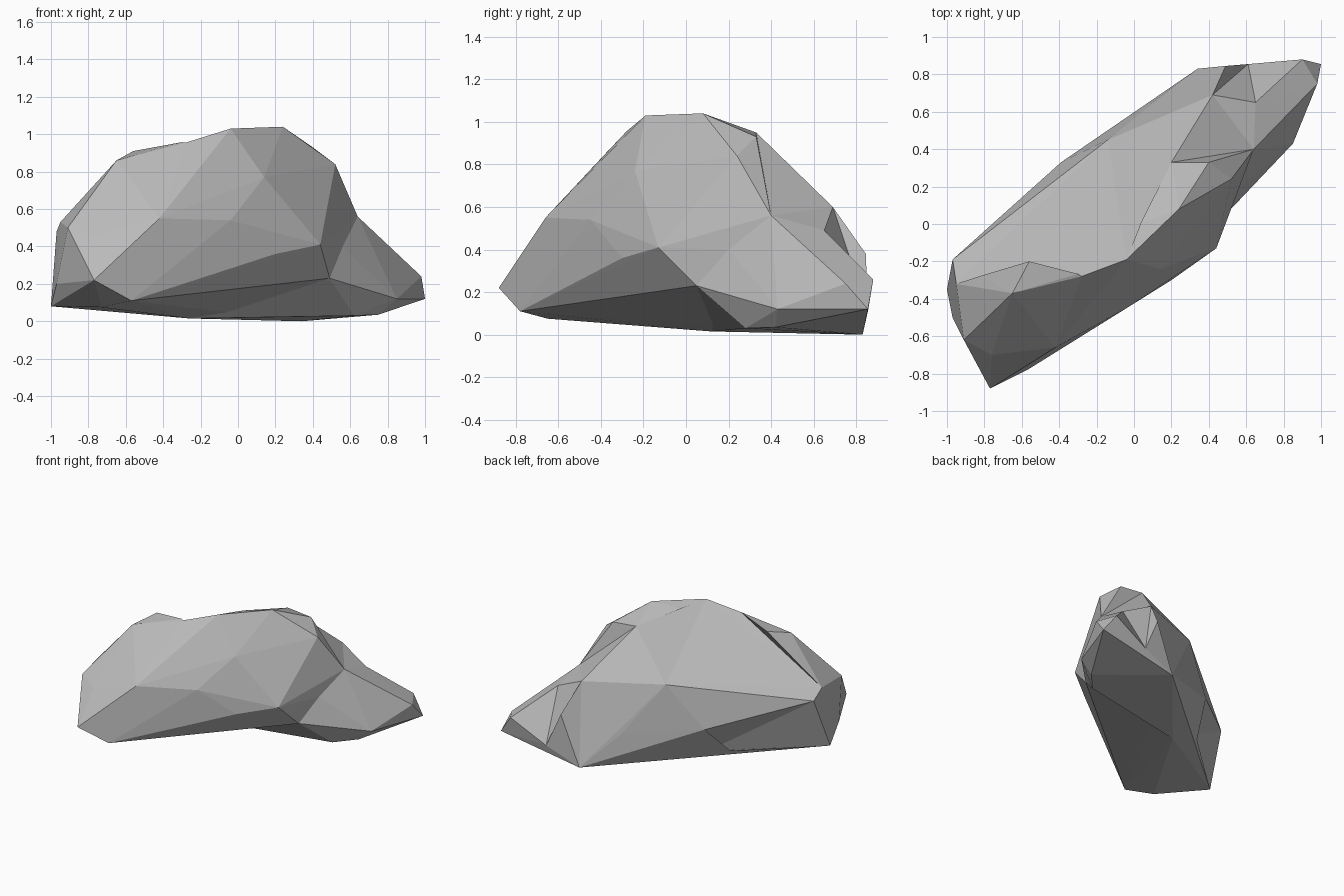
import bpy
import bmesh

default_cube = bpy.data.objects.get("Cube")
if default_cube:
    bpy.data.objects.remove(default_cube, do_unlink=True)

# Single stone colour
stone_grey = bpy.data.materials.new("stone_grey")
stone_grey.use_nodes = True
colour = (0.5, 0.5, 0.5, 1)
stone_grey.diffuse_color = colour
for node in stone_grey.node_tree.nodes:
    if node.type == "BSDF_PRINCIPLED":
        node.inputs["Base Color"].default_value = colour
        node.inputs["Roughness"].default_value = 0.9


def faceted_stone(name, corners):
    """Wrap the corner points in a faceted convex skin."""
    bm = bmesh.new()
    for corner in corners:
        bm.verts.new(corner)
    bmesh.ops.convex_hull(bm, input=bm.verts[:])
    loose = [vert for vert in bm.verts if not vert.link_faces]
    bmesh.ops.delete(bm, geom=loose, context="VERTS")
    bmesh.ops.recalc_face_normals(bm, faces=bm.faces[:])
    mesh = bpy.data.meshes.new(name)
    bm.to_mesh(mesh)
    bm.free()
    mesh.materials.append(stone_grey)
    stone = bpy.data.objects.new(name, mesh)
    bpy.context.collection.objects.link(stone)
    return stone


def combine(target, tool, operation):
    """Fuse the tool stone into the target, or carve it away."""
    modifier = target.modifiers.new(tool.name, "BOOLEAN")
    modifier.operation = operation
    modifier.solver = "EXACT"
    modifier.object = tool
    bpy.context.view_layer.objects.active = target
    bpy.ops.object.modifier_apply(modifier=modifier.name)
    bpy.data.objects.remove(tool, do_unlink=True)


# Corners shared by several pieces
peak_left = (-.04, -.19, 1.03)
saddle = (-.28, -.28, .955)
knob = (-.56, -.2, .91)
shoulder_back = (.2, .33, .95)
shoulder_front = (.4, .33, .93)
ridge_low = (.42, .69, .6)
ridge_mid = (-.14, .45, .63)
ridge_high = (-.59, -.05, .68)
neck = (.64, .4, .56)
rear_belly = (-.39, .33, .3)
end_top = (-.95, -.32, .53)
end_back = (-.97, -.19, .48)
end_foot = (-1, -.35, .08)
keel = (-.26, .12, .015)
low_crown = (.65, .65, .49)
low_back = (.49, .845, .38)
low_heel = (.61, .855, .11)
low_tip = (.9, .88, .26)

# Main mass: crest, flanks, blunt end and underside
crest = [
    (.24, .08, 1.04), peak_left, saddle, knob, (-.65, -.37, .86),
    shoulder_back, shoulder_front, (.52, .24, .84),
]
front_flank = [
    (.14, -.24, .77), (-.16, -.41, .74), (-.04, -.45, .54),
    (-.42, -.66, .55), (.44, -.13, .41), (.2, -.3, .36),
    (-.57, -.78, .11),
]
rear_flank = [ridge_mid, ridge_high, rear_belly, (.1, .65, .26)]
blunt_end = [
    (-.91, -.62, .5), (-.76, -.7, .46), end_top, end_back,
    (-.97, -.5, .2), (-.77, -.88, .22), end_foot, (-.73, -.65, .075),
]
seam = [
    ridge_low, neck, (.56, .2, .4), (.49, .05, .23),
    (.34, .83, 0), keel,
]
rock = faceted_stone(
    "rock", crest + front_flank + rear_flank + blunt_end + seam)

# Low tapering end, reaching back under the main mass
low_end = [
    low_crown, low_back, low_heel, low_tip, (.98, .75, .24),
    (1, .855, .12), (.85, .43, .12), (.76, .48, .3),
    (.62, .28, .03), (.75, .42, .035),
]
combine(rock, faceted_stone("low_end", seam + low_end), "UNION")

# Hollows: rim corners, the bottom, then points clear of the surface
hollows = {
    "crest_hollow": [
        knob, saddle, peak_left, shoulder_back, ridge_mid, ridge_high,
        end_back, end_top, (-.34, -.04, .79),
        (-.8, .1, 1), (-.3, .05, 1.2),
    ],
    "shoulder_hollow": [
        shoulder_front, shoulder_back, neck, ridge_low, (.52, .5, .74),
    ],
    "low_end_hollow": [
        ridge_low, low_back, low_heel, low_tip, low_crown,
        (.66, .87, .5),
    ],
    "rear_hollow": [
        end_back, rear_belly, end_foot, keel, (-.76, -.09, .16),
        (-.85, .15, .2),
    ],
}
for name, corners in hollows.items():
    combine(rock, faceted_stone(name, corners), "DIFFERENCE")

for face in rock.data.polygons:
    face.use_smooth = False
    face.material_index = 0
